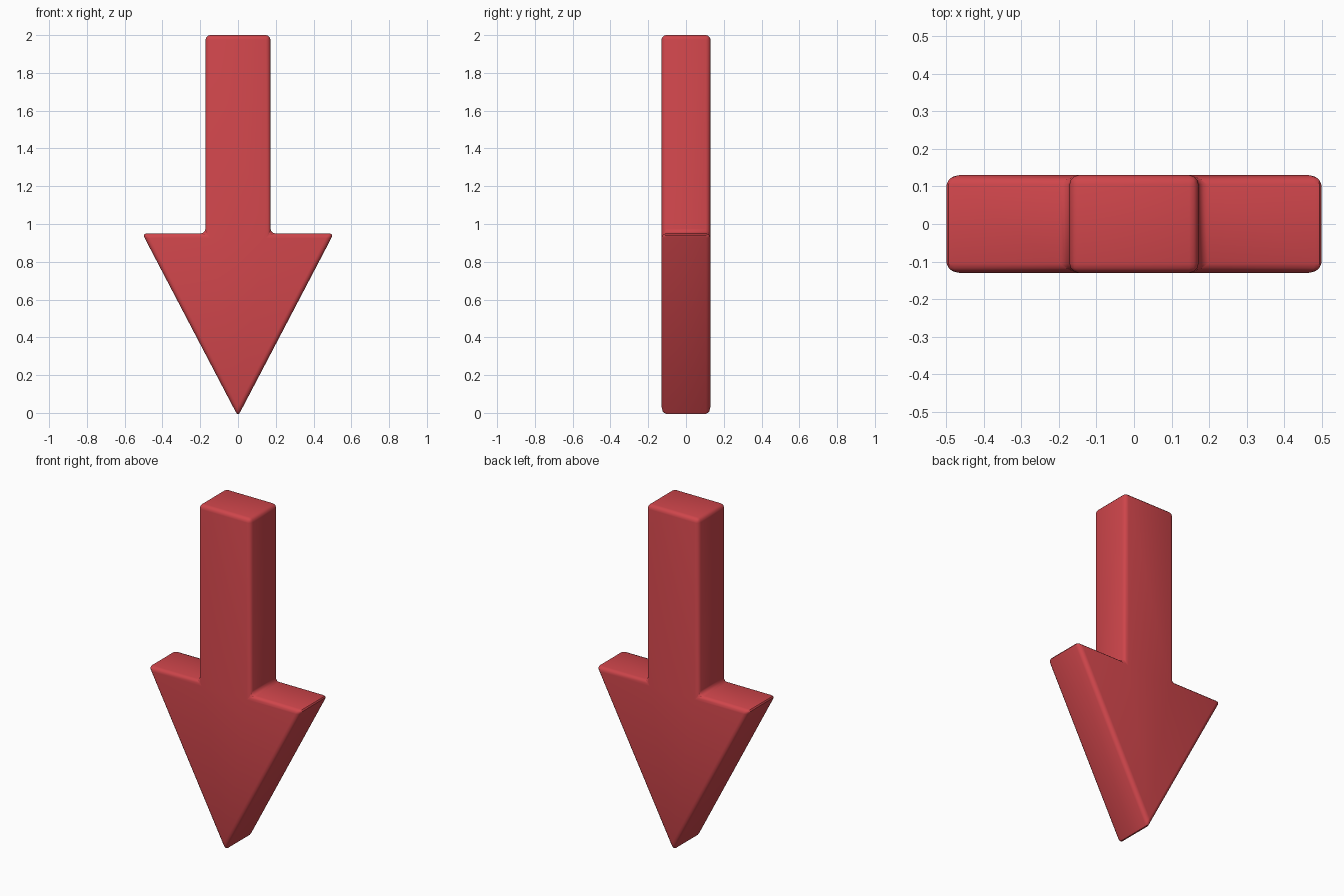
import bpy
import bmesh

if "Cube" in bpy.data.objects:
    bpy.data.objects.remove(bpy.data.objects["Cube"])

HALF_DEPTH = 0.13
# Right half of the arrow outline (x, z), from the tip up to the shaft top
half = [(0.507, 0.95), (0.172, 0.95), (0.172, 2.0)]
outline = [(0.0, -0.018)] + half + [(-x, z) for x, z in reversed(half)]

# Arrow body: extrude the outline through the depth
bm = bmesh.new()
face = bm.faces.new([bm.verts.new((x, -HALF_DEPTH, z)) for x, z in outline])
ext = bmesh.ops.extrude_face_region(bm, geom=[face], use_keep_orig=True)
verts = [v for v in ext["geom"] if isinstance(v, bmesh.types.BMVert)]
bmesh.ops.translate(bm, verts=verts, vec=(0, 2 * HALF_DEPTH, 0))
bmesh.ops.recalc_face_normals(bm, faces=bm.faces[:])

# Soft rounded edges
bmesh.ops.bevel(bm, geom=bm.edges[:], offset=0.025, offset_type='OFFSET',
                segments=3, profile=0.5, affect='EDGES', clamp_overlap=True)
bmesh.ops.recalc_face_normals(bm, faces=bm.faces[:])

mesh = bpy.data.meshes.new("down_arrow")
bm.to_mesh(mesh)
bm.free()
arrow = bpy.data.objects.new("down_arrow", mesh)
bpy.context.collection.objects.link(arrow)

# Red material
red = bpy.data.materials.new("red")
red.diffuse_color = (0.62, 0.06, 0.07, 1)
red.use_nodes = True
red.node_tree.nodes["Principled BSDF"].inputs["Base Color"].default_value = red.diffuse_color
mesh.materials.append(red)

# Smooth the rounded edges
bpy.context.view_layer.objects.active = arrow
arrow.select_set(True)
bpy.ops.object.shade_smooth_by_angle(angle=0.6)
